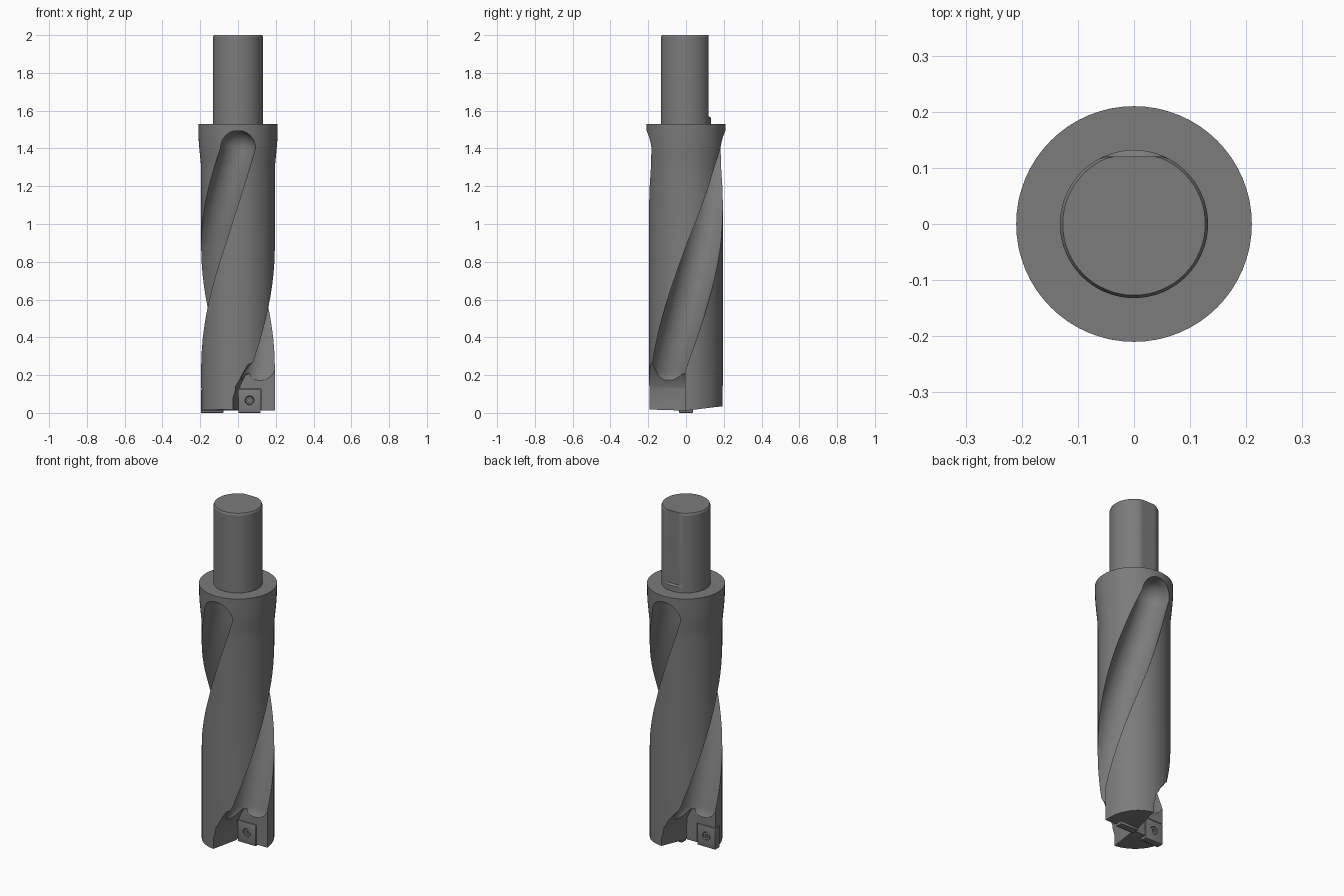
import bpy, bmesh
from math import sin, cos, pi, radians, sqrt

if "Cube" in bpy.data.objects:
    bpy.data.objects.remove(bpy.data.objects["Cube"])

# Dark steel
steel = bpy.data.materials.new("dark_steel")
steel.diffuse_color = (0.2, 0.2, 0.2, 1)
steel.use_nodes = True
steel.node_tree.nodes["Principled BSDF"].inputs["Base Color"].default_value = steel.diffuse_color


def loft(name, rows):
    """Closed solid through stacked rings with equal point counts."""
    bm = bmesh.new()
    rings = [[bm.verts.new(p) for p in r] for r in rows]
    n = len(rings[0])
    for a, b in zip(rings, rings[1:]):
        for i in range(n):
            j = (i + 1) % n
            bm.faces.new((a[i], a[j], b[j], b[i]))
    bm.faces.new(rings[0][::-1])
    bm.faces.new(rings[-1])
    bmesh.ops.recalc_face_normals(bm, faces=bm.faces)
    me = bpy.data.meshes.new(name)
    bm.to_mesh(me)
    bm.free()
    me.materials.append(steel)
    ob = bpy.data.objects.new(name, me)
    bpy.context.collection.objects.link(ob)
    return ob


def lathe(name, profile, seg=64):
    return loft(name, [[(r * cos(2 * pi * i / seg), r * sin(2 * pi * i / seg), z)
                        for i in range(seg)] for r, z in profile])


def box(name, x0, x1, y0, y1, z0, z1):
    return loft(name, [[(x0, y0, z), (x1, y0, z), (x1, y1, z), (x0, y1, z)] for z in (z0, z1)])


def activate(ob):
    bpy.ops.object.select_all(action='DESELECT')
    ob.select_set(True)
    bpy.context.view_layer.objects.active = ob


def cut(ob, cutter):
    activate(ob)
    m = ob.modifiers.new("cut", 'BOOLEAN')
    m.operation, m.solver, m.object = 'DIFFERENCE', 'EXACT', cutter
    bpy.ops.object.modifier_apply(modifier=m.name)
    bpy.data.objects.remove(cutter)


def smooth(ob, deg=30):
    activate(ob)
    bpy.ops.object.shade_smooth_by_angle(angle=radians(deg))


# Fluted body with flared collar
body = lathe("drill_body", [(0.195, 0.012), (0.195, 1.27), (0.197, 1.32), (0.203, 1.38),
                            (0.208, 1.44), (0.21, 1.53)])


def flute(turn):
    z0, z1, w, rows, n = 0.12, 1.495, 0.092, [], 72
    ends = [w * (1 - cos(pi / 2 * k / 8)) for k in range(1, 8)]
    zs = [z0 + e for e in ends]
    zs += [z0 + w + (z1 - z0 - 2 * w) * k / n for k in range(n + 1)]
    zs += [z1 - e for e in reversed(ends)]
    for z in zs:
        d = max(0, z0 + w - z, z - z1 + w)
        wide = 1 + 0.2 * min(1, max(0, (1.4 - z) / 0.5))
        hw = wide * sqrt(max(w * w - d * d, 1e-4))
        t = radians(90 - 107 * max(0, 1.4 - z)) + turn
        pts = [(0.155 - hw * cos(a), hw * sin(a)) for a in
               [-pi / 2 + pi * k / 16 for k in range(17)]] + [(0.3, hw), (0.3, -hw)]
        rows.append([(u * cos(t) - v * sin(t), u * sin(t) + v * cos(t), z) for u, v in pts])
    return loft("flute_cutter", rows)


def tip_pocket(s):
    # inner corner and outer wall position at each height
    levels = [(-0.1, 0.006, -0.06), (0.08, 0.006, -0.045), (0.14, 0.01, -0.025),
              (0.2, 0.04, 0.01), (0.29, 0.22, 0.06)]
    return loft("tip_cutter", [[(s * x, s * y, z) for x, y in
                                ((a, -0.004), (b, -0.3), (0.4, -0.3), (0.4, -0.004))]
                               for z, a, b in levels])


for turn, s in ((0, 1), (pi, -1)):
    cut(body, flute(turn))
    cut(body, tip_pocket(s))

# Inserts (one central, one peripheral), each in its own pocket with a screw
for name, s, x0 in (("inner", 1, 0.002), ("outer", -1, 0.078)):
    x1, g = x0 + 0.118, 0.003

    def sx(a, b):
        return (a, b) if s > 0 else (-b, -a)

    sy = sx
    cut(body, box("pocket", *sx(x0 - g if s < 0 else x0, x1 + (g if s > 0 else 0.1)),
                  *sy(-0.05, 0.035), -0.1, 0.125 + g))
    ins = box(name + "_insert", *sx(x0, x1), *sy(-0.006, 0.036), 0, 0.125)
    m = ins.modifiers.new("edge", 'BEVEL')
    m.width, m.segments = 0.003, 2
    activate(ins)
    bpy.ops.object.modifier_apply(modifier=m.name)
    cx, cz = s * (x0 + x1) / 2, 0.066

    def disc(label, r, ya, yb, seg=24, r2=None):
        rows = [[(cx + q * cos(2 * pi * i / seg), s * y, cz + q * sin(2 * pi * i / seg))
                 for i in range(seg)] for y, q in ((ya, r), (yb, r2 or r))]
        return loft(label, rows)
    cut(ins, disc("countersink", 0.027, -0.02, 0.02, r2=0.019))
    smooth(ins)
    screw = disc(name + "_insert_screw", 0.0205, -0.003, 0.024)
    cut(screw, disc("screw_recess", 0.01, -0.02, 0.012, 6))
    smooth(screw)

# Relief slope under the tip
for v in body.data.vertices:
    if v.co.z < 0.02:
        v.co.z += 0.12 * v.co.y if v.co.y > 0 else -0.03 * v.co.y
smooth(body)

# Shank with a flat along the back and a chamfered end
shank = lathe("shank", [(0.132, 1.52), (0.132, 1.562), (0.132, 1.57),
                        (0.132, 1.99), (0.127, 2.0)])
for v in shank.data.vertices:
    if v.co.z > 1.565:
        v.co.y = min(v.co.y, 0.12)
smooth(shank, 20)
